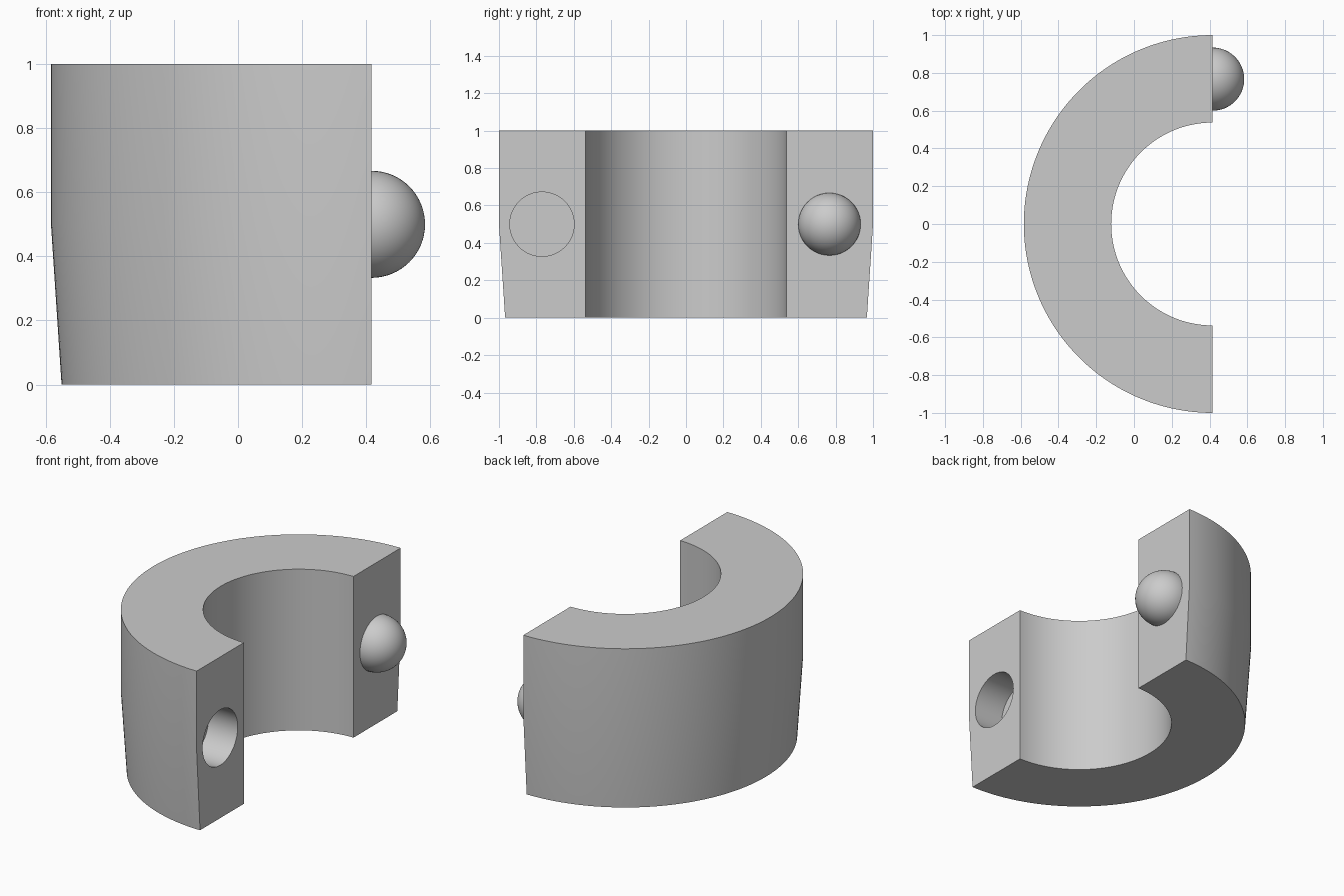
import bpy, bmesh
from math import sin, cos, pi, radians
from mathutils import Matrix

if "Cube" in bpy.data.objects:
    bpy.data.objects.remove(bpy.data.objects["Cube"])

CX = 0.4165          # x of the flat mating faces (ring axis)
SEG = 96

grey = bpy.data.materials.new("light grey")
grey.diffuse_color = (0.6, 0.6, 0.6, 1)
grey.use_nodes = True
grey.node_tree.nodes["Principled BSDF"].inputs["Base Color"].default_value = grey.diffuse_color


def add_object(name, bm):
    bmesh.ops.recalc_face_normals(bm, faces=bm.faces)
    mesh = bpy.data.meshes.new(name)
    bm.to_mesh(mesh)
    bm.free()
    mesh.materials.append(grey)
    ob = bpy.data.objects.new(name, mesh)
    bpy.context.collection.objects.link(ob)
    return ob


def select_only(ob):
    bpy.ops.object.select_all(action='DESELECT')
    ob.select_set(True)
    bpy.context.view_layer.objects.active = ob


# Half ring: section (radius, z) with tapered lower outside, swept 180 degrees
section = [(0.537, 0), (0.967, 0), (1, 0.5), (1, 1), (0.537, 1)]
bm = bmesh.new()
rings = []
for i in range(SEG + 1):
    a = pi / 2 + pi * i / SEG
    rings.append([bm.verts.new((CX + r * cos(a), r * sin(a), z)) for r, z in section])
n = len(section)
for a, b in zip(rings, rings[1:]):
    for k in range(n):
        j = (k + 1) % n
        bm.faces.new((a[k], a[j], b[j], b[k]))
bm.faces.new(rings[0])
bm.faces.new(rings[-1])
ring = add_object("half_ring", bm)

# Round socket cut into the front mating face
DEPTH = 0.2
bm = bmesh.new()
bmesh.ops.create_cone(bm, cap_ends=True, segments=64, radius1=0.172, radius2=0.172,
                      depth=2 * DEPTH,
                      matrix=Matrix.Translation((CX, -0.77, 0.5)) @ Matrix.Rotation(pi / 2, 4, 'Y'))
cutter = add_object("socket_cutter", bm)
cutter.hide_render = True
mod = ring.modifiers.new("socket", 'BOOLEAN')
mod.operation = 'DIFFERENCE'
mod.solver = 'EXACT'
mod.object = cutter
select_only(ring)
bpy.ops.object.modifier_apply(modifier=mod.name)
bpy.data.objects.remove(cutter)

# Hemispherical peg on the back mating face
bm = bmesh.new()
bmesh.ops.create_uvsphere(bm, u_segments=48, v_segments=32, radius=0.167,
                          matrix=Matrix.Rotation(pi / 2, 4, 'Y'))
bmesh.ops.delete(bm, geom=[v for v in bm.verts if v.co.x < -1e-4], context='VERTS')
bmesh.ops.translate(bm, verts=bm.verts, vec=(CX, 0.767, 0.5))
peg = add_object("round_peg", bm)

for ob in (ring, peg):
    select_only(ob)
    bpy.ops.object.shade_smooth_by_angle(angle=radians(30))
